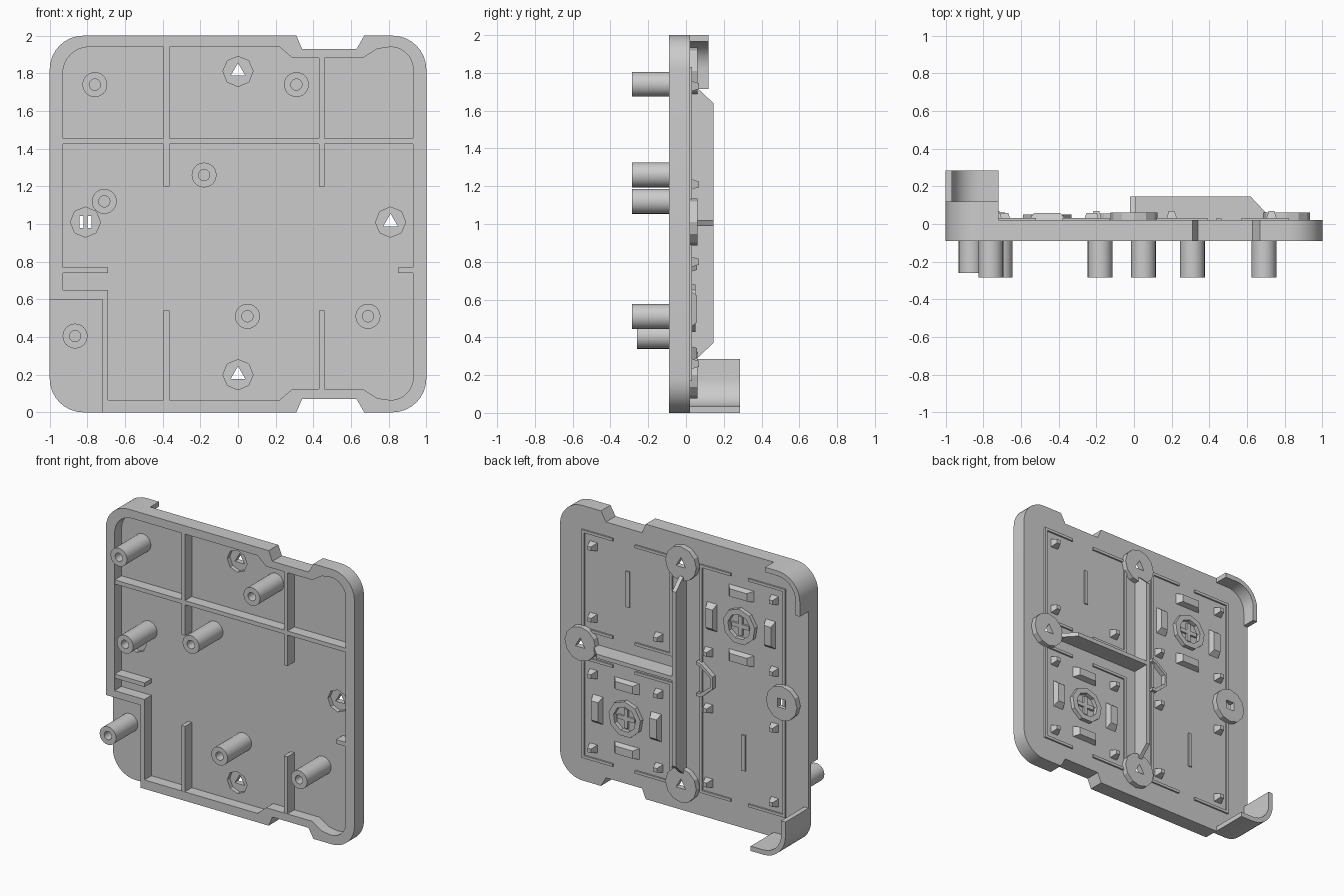
import bpy, bmesh, math
from mathutils import Matrix, Vector

if "Cube" in bpy.data.objects:
    bpy.data.objects.remove(bpy.data.objects["Cube"])


def slab(name, loops, y0, y1, smooth=False):
    """Extrude filled x-z outlines (inner loops become holes) from y0 to y1."""
    cu = bpy.data.curves.new(name, 'CURVE')
    cu.dimensions, cu.fill_mode, cu.extrude = '2D', 'BOTH', (y1 - y0) / 2
    for loop in loops:
        sp = cu.splines.new('POLY')
        sp.points.add(len(loop) - 1)
        for p, (x, z) in zip(sp.points, loop):
            p.co = (x, z, 0, 1)
        sp.use_cyclic_u = True
    ob = bpy.data.objects.new(name, cu)
    bpy.context.collection.objects.link(ob)
    ob.rotation_euler.x = math.pi / 2
    ob.location.y = (y0 + y1) / 2
    bpy.ops.object.select_all(action='DESELECT')
    ob.select_set(True)
    bpy.context.view_layer.objects.active = ob
    bpy.ops.object.convert(target='MESH')
    ob = bpy.context.object
    bm = bmesh.new()
    bm.from_mesh(ob.data)
    bmesh.ops.remove_doubles(bm, verts=bm.verts, dist=1e-4)
    bmesh.ops.recalc_face_normals(bm, faces=bm.faces)
    bm.to_mesh(ob.data)
    bm.free()
    if smooth:
        bpy.ops.object.shade_smooth_by_angle()
    else:
        bpy.ops.object.shade_flat()
    return ob


def add_mesh(name, bm):
    bmesh.ops.recalc_face_normals(bm, faces=bm.faces)
    me = bpy.data.meshes.new(name)
    bm.to_mesh(me)
    bm.free()
    ob = bpy.data.objects.new(name, me)
    bpy.context.collection.objects.link(ob)


def block(name, x0, x1, z0, z1, y0, y1, tx=1.0):
    """Box whose +y end is scaled by tx."""
    bm = bmesh.new()
    m = (Matrix.Translation(((x0 + x1) / 2, (y0 + y1) / 2, (z0 + z1) / 2))
         @ Matrix.Rotation(-math.pi / 2, 4, 'X')
         @ Matrix.Diagonal((x1 - x0, z1 - z0, y1 - y0, 1))
         @ Matrix.Rotation(math.pi / 4, 4, 'Z'))
    r = math.sqrt(0.5)
    bmesh.ops.create_cone(bm, cap_ends=True, segments=4, radius1=r, radius2=r * tx, depth=1, matrix=m)
    add_mesh(name, bm)


def prism(name, pts, vec):
    bm = bmesh.new()
    f = bm.faces.new([bm.verts.new(p) for p in pts])
    out = bmesh.ops.extrude_face_region(bm, geom=[f])['geom']
    bmesh.ops.translate(bm, vec=vec, verts=[v for v in out if isinstance(v, bmesh.types.BMVert)])
    if not f.is_valid or len(bm.faces) < len(pts) + 2:
        bm.faces.new([v for v in bm.verts][:len(pts)])
    add_mesh(name, bm)


def arc(cx, cz, r, a0, a1, n=8):
    return [(cx + r * math.cos(math.radians(a0 + (a1 - a0) * i / n)),
             cz + r * math.sin(math.radians(a0 + (a1 - a0) * i / n))) for i in range(n + 1)]


def circle(cx, cz, r, n, start=90):
    return arc(cx, cz, r, start, start + 360, n)[:-1]


# Tray outline, clockwise: top edge with notch, right side, bottom edge with notch
R = 0.18
notch = [(0.31, 2), (0.34, 1.93), (0.63, 1.93), (0.67, 2)]
right_side = notch + arc(1 - R, 2 - R, R, 90, 0) + arc(1 - R, R, R, 0, -90) \
    + [(x, 2 - z) for x, z in reversed(notch)]
top_left = arc(-1 + R, 2 - R, R, 180, 90)
bottom_left = arc(-1 + R, R, R, 270, 180)
mounts = [(0, 1.81, 3), (0, 0.2, 3), (0.81, 1.01, 3), (-0.81, 1.01, 4)]

# Floor sheet with mounting holes
slab("floor", [top_left + right_side + bottom_left]
     + [circle(x, z, 0.08, 8) for x, z, n in mounts], -0.01, 0.02, True)

# Front rim, cut away at the lower left corner
inner_notch = [(0.22, 1.94), (0.29, 1.88), (0.66, 1.88), (0.74, 1.93)]
inner = arc(-0.79, 1.8, 0.14, 180, 90) + inner_notch + arc(0.81, 1.82, 0.12, 90, 0) \
    + arc(0.81, 0.185, 0.12, 0, -90) + [(x, 2.005 - z) for x, z in reversed(inner_notch)] \
    + [(-0.69, 0.065), (-0.69, 0.65), (-0.93, 0.65)]
outer = [(-1, 0.6)] + top_left + right_side + [(-0.72, 0), (-0.72, 0.6)]
slab("rim", [outer, inner], -0.09, -0.01, True)

# Front stiffening ribs
for x0, x1, z0, z1 in [(-0.395, -0.365, 1.2, 1.94), (-0.395, -0.365, 0.065, 0.54),
                       (0.43, 0.46, 1.2, 1.88), (0.43, 0.46, 0.125, 0.54),
                       (-0.93, 0.93, 1.425, 1.455), (-0.93, -0.69, 0.74, 0.77),
                       (0.85, 0.93, 0.74, 0.77)]:
    block("front_rib", x0, x1, z0, z1, -0.088, -0.01)

# Hollow posts
for x, z, tip in [(-0.76, 1.74, -0.285), (0.31, 1.74, -0.285), (-0.18, 1.26, -0.285),
                  (-0.71, 1.12, -0.285), (0.05, 0.51, -0.285), (0.69, 0.51, -0.285),
                  (-0.865, 0.405, -0.26)]:
    slab("post", [circle(x, z, 0.066, 24), circle(x, z, 0.03, 16)], tip, -0.01, True)

# Raised mounting bosses on the back
for x, z, n in mounts:
    slab("mount_boss", [circle(x, z, 0.125, 12), circle(x, z, 0.045, n, 90 if n == 3 else 45)], 0.02, 0.06)

# Corner lips on the back
T = 0.035
lip_low = [(-0.72, 0)] + bottom_left + [(-1, 0.285), (-1 + T, 0.285)] \
    + arc(-1 + R, R, R - T, 180, 270) + [(-0.72, T)]
slab("lower_corner_lip", [lip_low], 0.02, 0.285, True)
lip_top = [(x, 2 - z) for x, z in lip_low]
slab("upper_corner_lip", [lip_top], 0.02, 0.12, True)

# Thin dividing walls on the back
prism("vertical_wall", [(-0.02, y, z) for y, z in
      [(0.02, 0.29), (0.06, 0.29), (0.145, 0.37), (0.145, 1.64), (0.06, 1.72), (0.02, 1.72)]],
      Vector((0.03, 0, 0)))
prism("horizontal_wall", [(x, y, 0.99) for x, y in
      [(0, 0.02), (0, 0.145), (0.62, 0.145), (0.7, 0.06), (0.7, 0.02)]], Vector((0, 0, 0.03)))

# Panel frame ridges
W = 0.02
for x0, x1, z0, z1 in [(0.09, 0.82, 1.1, 1.83), (0.09, 0.82, 0.17, 0.91), (-0.82, -0.13, 0.17, 1.83)]:
    block("frame_side", x0, x0 + W, z0, z1, 0.02, 0.032)
    block("frame_side", x1 - W, x1, z0, z1, 0.02, 0.032)
    for z in (z0, z1 - W):
        block("frame_end", x0, x0 + 0.3, z, z + W, 0.02, 0.032)
        block("frame_end", x1 - 0.25, x1, z, z + W, 0.02, 0.032)

# Bump in the middle of the long panel frame
slab("centre_bump", [[(-0.12, 1.13), (-0.16, 1.12), (-0.25, 1.05), (-0.25, 0.96), (-0.16, 0.88), (-0.12, 0.88),
                      (-0.12, 0.9), (-0.15, 0.905), (-0.23, 0.97), (-0.23, 1.04), (-0.15, 1.1), (-0.12, 1.11)]],
     0.02, 0.055)

# Small tapered pegs
for x in (-0.73, -0.2, 0.2, 0.73):
    for z in (0.26, 0.8, 1.21, 1.73):
        if not (abs(x) < 0.5 and z > 1.5):
            block("peg", x - 0.03, x + 0.03, z - 0.03, z + 0.03, 0.02, 0.07, 0.5)

# Round contact seats with four blocks around each
for cx, cz in [(-0.46, 1.47), (0.46, 0.55)]:
    slab("contact_ring", [circle(cx, cz, 0.13, 9), circle(cx, cz, 0.09, 9)], 0.02, 0.05)
    block("contact_cross", cx - 0.07, cx + 0.07, cz - 0.015, cz + 0.015, 0.02, 0.035)
    block("contact_cross", cx - 0.015, cx + 0.015, cz - 0.07, cz + 0.07, 0.02, 0.035)
    for s in (-1, 1):
        d = 0.235 * s
        block("seat_block", cx - 0.1, cx + 0.1, cz + d - 0.04, cz + d + 0.04, 0.02, 0.058, 0.7)
        block("seat_block", cx + d - 0.04, cx + d + 0.04, cz - 0.1, cz + 0.1, 0.02, 0.058, 0.7)
# Straight bars in the other panel halves
for x, z in [(0.45, 1.49), (-0.48, 0.55)]:
    block("panel_bar", x - 0.015, x + 0.015, z - 0.13, z + 0.13, 0.02, 0.03)
